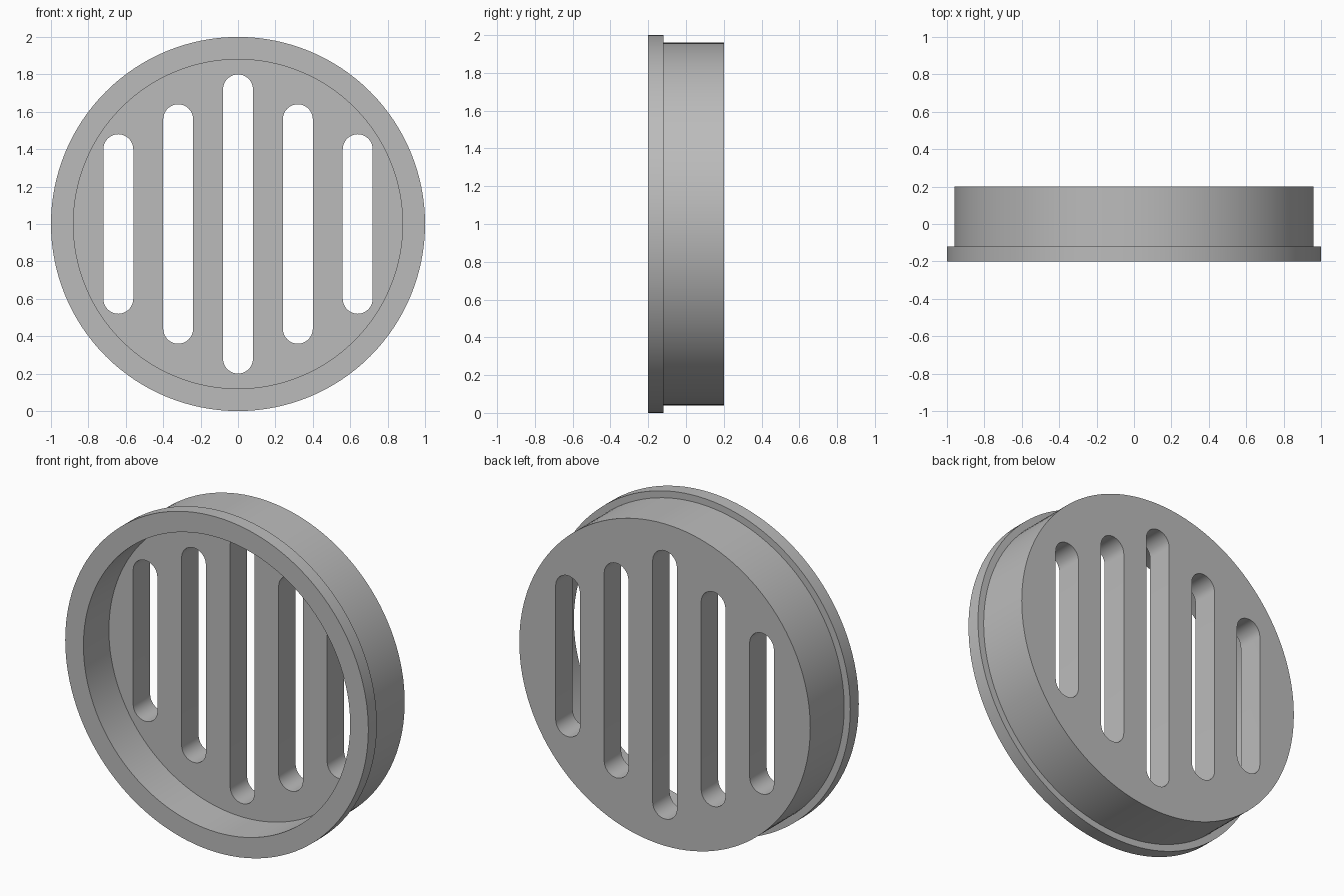
import bpy, bmesh
from math import pi, sin, cos, radians
from mathutils import Matrix, Vector

cube = bpy.data.objects.get("Cube")
if cube:
    bpy.data.objects.remove(cube, do_unlink=True)

SEGMENTS = 128
CENTRE_Z = 1.0

grey = bpy.data.materials.new("plain grey")
grey.use_nodes = True
colour = (0.5, 0.5, 0.5, 1)
grey.diffuse_color = colour
grey.node_tree.nodes["Principled BSDF"].inputs["Base Color"].default_value = colour


def make_object(name, bm):
    bmesh.ops.recalc_face_normals(bm, faces=bm.faces)
    mesh = bpy.data.meshes.new(name)
    bm.to_mesh(mesh)
    bm.free()
    mesh.materials.append(grey)
    obj = bpy.data.objects.new(name, mesh)
    bpy.context.collection.objects.link(obj)
    return obj


def ring(bm, radius, y):
    angles = [2 * pi * i / SEGMENTS for i in range(SEGMENTS)]
    return [bm.verts.new((radius * cos(a), y, CENTRE_Z + radius * sin(a))) for a in angles]


def lathed_cup(name, profile):
    """Turn (radius, y) points around the y axis and cap both ends."""
    bm = bmesh.new()
    rings = [ring(bm, r, y) for r, y in profile]
    for a, b in zip(rings, rings[1:]):
        for i in range(SEGMENTS):
            j = (i + 1) % SEGMENTS
            bm.faces.new((a[i], a[j], b[j], b[i]))
    bm.faces.new(rings[0])
    bm.faces.new(rings[-1])
    return make_object(name, bm)


def add_slot(bm, x, half_height, radius=0.08, steps=16):
    """Prism with round ends, running through the back plate."""
    outline = []
    for side in (1, -1):
        for i in range(steps + 1):
            a = pi * i / steps
            outline.append((x + side * radius * cos(a),
                            CENTRE_Z + side * (half_height - radius + radius * sin(a))))
    face = bm.faces.new([bm.verts.new((px, -0.05, pz)) for px, pz in outline])
    made = bmesh.ops.extrude_face_region(bm, geom=[face])["geom"]
    verts = [v for v in made if isinstance(v, bmesh.types.BMVert)]
    bmesh.ops.translate(bm, verts=verts, vec=(0, 0.35, 0))


# Flanged cup: recess floor, rim, flange, barrel, back face
grate = lathed_cup("vent_grate", [
    (0.88, 0.04), (0.88, -0.2), (1.0, -0.2),
    (1.0, -0.12), (0.96, -0.12), (0.96, 0.2)])

# Five slots, shorter towards the sides
bm = bmesh.new()
for n in range(-2, 3):
    add_slot(bm, 0.32 * n, 0.8 - 0.16 * abs(n))
cutter = make_object("slot_cutter", bm)

cut = grate.modifiers.new("slots", "BOOLEAN")
cut.operation = "DIFFERENCE"
cut.solver = "EXACT"
cut.object = cutter
bpy.ops.object.select_all(action="DESELECT")
bpy.context.view_layer.objects.active = grate
grate.select_set(True)
bpy.ops.object.modifier_apply(modifier=cut.name)
bpy.data.objects.remove(cutter, do_unlink=True)

# Smooth walls with crisp edges
bpy.ops.object.shade_smooth_by_angle(angle=radians(30))
